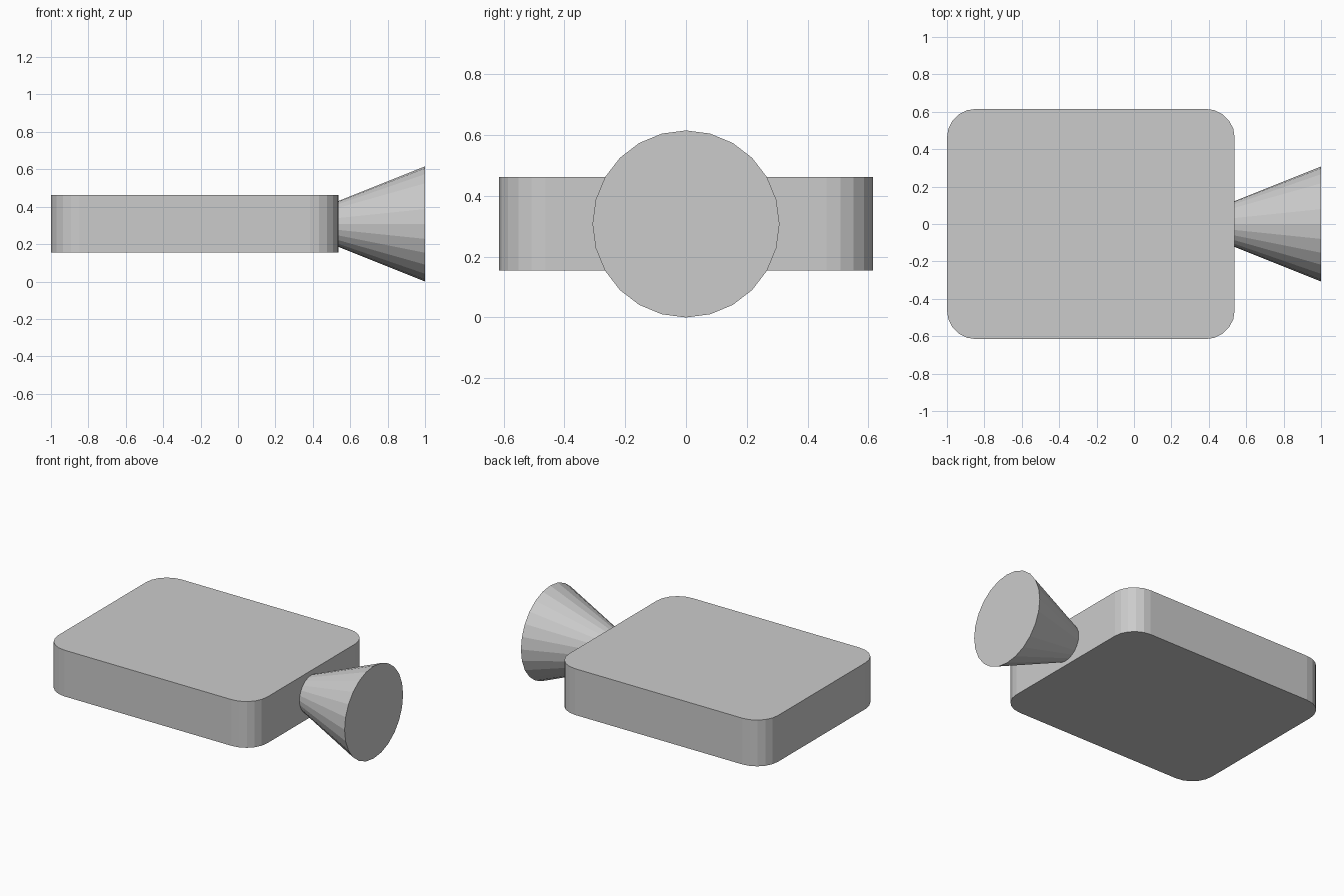
import bpy
import bmesh
import math
from mathutils import Matrix

if "Cube" in bpy.data.objects:
    bpy.data.objects.remove(bpy.data.objects["Cube"])

U = 2 / 13  # the whole model is 13 units long


def finish(bm, name):
    bmesh.ops.recalc_face_normals(bm, faces=bm.faces)
    mesh = bpy.data.meshes.new(name)
    bm.to_mesh(mesh)
    bm.free()
    obj = bpy.data.objects.new(name, mesh)
    bpy.context.collection.objects.link(obj)
    return obj


# Flat body: box with rounded vertical corners
bm = bmesh.new()
place = Matrix.Translation((-1 + 5 * U, 0, 2 * U)) @ Matrix.Diagonal((10 * U, 8 * U, 2 * U, 1))
bmesh.ops.create_cube(bm, size=1, matrix=place)
upright = [e for e in bm.edges if abs(e.verts[0].co.z - e.verts[1].co.z) > U]
bmesh.ops.bevel(bm, geom=upright, offset=U, segments=5, profile=0.5, affect='EDGES')
finish(bm, "body")

# Flared cone on the right side, narrow end against the body
bm = bmesh.new()
place = Matrix.Translation((1 - 1.5 * U, 0, 2 * U)) @ Matrix.Rotation(math.pi / 2, 4, 'Y')
bmesh.ops.create_cone(bm, cap_ends=True, segments=24, radius1=0.8 * U, radius2=2 * U,
                      depth=3 * U, matrix=place)
finish(bm, "flared_cone")
